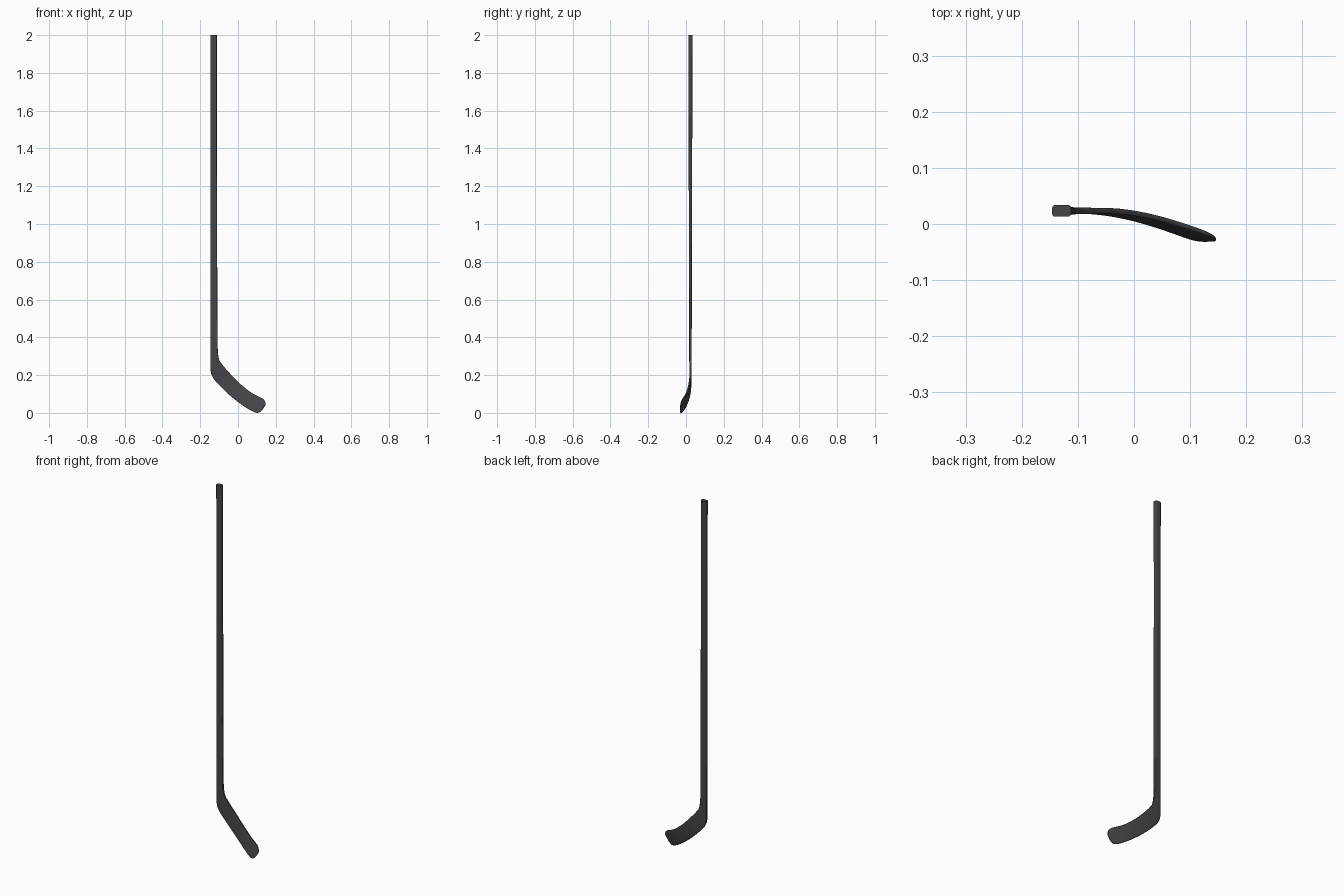
import bpy, bmesh, math
from mathutils import Vector

if "Cube" in bpy.data.objects:
    bpy.data.objects.remove(bpy.data.objects["Cube"])

# Stations: lower/left edge (x, z), upper/right edge (x, z), half thickness
shaft = [
    ((-0.146, 2.00), (-0.112, 2.00), 0.0105),
    ((-0.146, 1.40), (-0.112, 1.40), 0.0095),
    ((-0.146, 0.80), (-0.110, 0.80), 0.0080),
    ((-0.146, 0.40), (-0.108, 0.40), 0.0068),
]
blade = [
    ((-0.146, 0.31), (-0.107, 0.325), 0.0065),
    ((-0.145, 0.225), (-0.100, 0.283), 0.0060),
    ((-0.134, 0.190), (-0.084, 0.257), 0.0056),
    ((-0.108, 0.156), (-0.052, 0.219), 0.0052),
    ((-0.046, 0.095), (0.008, 0.157), 0.0047),
    ((0.020, 0.043), (0.068, 0.109), 0.0043),
    ((0.064, 0.015), (0.106, 0.088), 0.0038),
    ((0.092, 0.002), (0.130, 0.076), 0.0033),
    ((0.108, 0.001), (0.143, 0.061), 0.0028),
    ((0.123, 0.010), (0.146, 0.047), 0.0022),
    ((0.134, 0.023), (0.143, 0.036), 0.0016),
]


def catmull(a, b, c, d, t):
    return 0.5 * (2 * b + (c - a) * t + (2 * a - 5 * b + 4 * c - d) * t * t
                  + (3 * b - a - 3 * c + d) * t ** 3)


def refine(rows, n):
    rows = [(*a, *b, h) for a, b, h in rows]
    out = []
    for i in range(len(rows) - 1):
        p = [rows[max(0, min(len(rows) - 1, i + k))] for k in (-1, 0, 1, 2)]
        for j in range(n):
            out.append([catmull(*v, j / n) for v in zip(*p)])
    return out + [list(rows[-1])]


def curve_y(x, z):
    # blade bends towards the front along its length
    s = 0.78 * (x + 0.13) - 0.62 * (z - 0.25)
    return 0.0235 - 0.75 * max(0, s - 0.08) ** 2


def section(row):
    # rounded rectangle between the two edges
    a, b, h = Vector(row[:2]), Vector(row[2:4]), row[4]
    w = (b - a).length / 2
    r = min(h * 0.55, w * 0.6)
    pts = []
    for q, (sx, sy) in enumerate(((1, 1), (-1, 1), (-1, -1), (1, -1))):
        for k in range(4):
            t = math.radians(90 * q + 30 * k)
            u = sx * (w - r) + r * math.cos(t)
            v = sy * (h - r) + r * math.sin(t)
            p = a.lerp(b, 0.5 + u / (2 * w))
            pts.append((p.x, curve_y(p.x, p.y) + v, p.y))
        # extra points keep the broad faces smoothly curved
        if q in (0, 2):
            for f in (0.5, 0, -0.5):
                p = a.lerp(b, 0.5 + sx * f * (w - r) / (2 * w))
                pts.append((p.x, curve_y(p.x, p.y) + sy * h, p.y))
    return pts


# One continuous stick lofted from butt end to toe
bm = bmesh.new()
rings = [[bm.verts.new(p) for p in section(r)]
         for r in [(*a, *b, h) for a, b, h in shaft] + refine(blade, 4)]
for r0, r1 in zip(rings, rings[1:]):
    for i in range(len(r0)):
        j = (i + 1) % len(r0)
        bm.faces.new((r0[i], r0[j], r1[j], r1[i]))
bm.faces.new(rings[0])
bm.faces.new(rings[-1])
bmesh.ops.recalc_face_normals(bm, faces=bm.faces)
mesh = bpy.data.meshes.new("hockey_stick")
bm.to_mesh(mesh)
bm.free()
stick = bpy.data.objects.new("hockey_stick", mesh)
bpy.context.collection.objects.link(stick)

# Dark graphite finish
mat = bpy.data.materials.new("graphite")
mat.diffuse_color = (0.06, 0.06, 0.068, 1)
mat.use_nodes = True
mat.node_tree.nodes["Principled BSDF"].inputs["Base Color"].default_value = mat.diffuse_color
mesh.materials.append(mat)

bpy.context.view_layer.objects.active = stick
stick.select_set(True)
bpy.ops.object.shade_smooth_by_angle(angle=math.radians(40))
